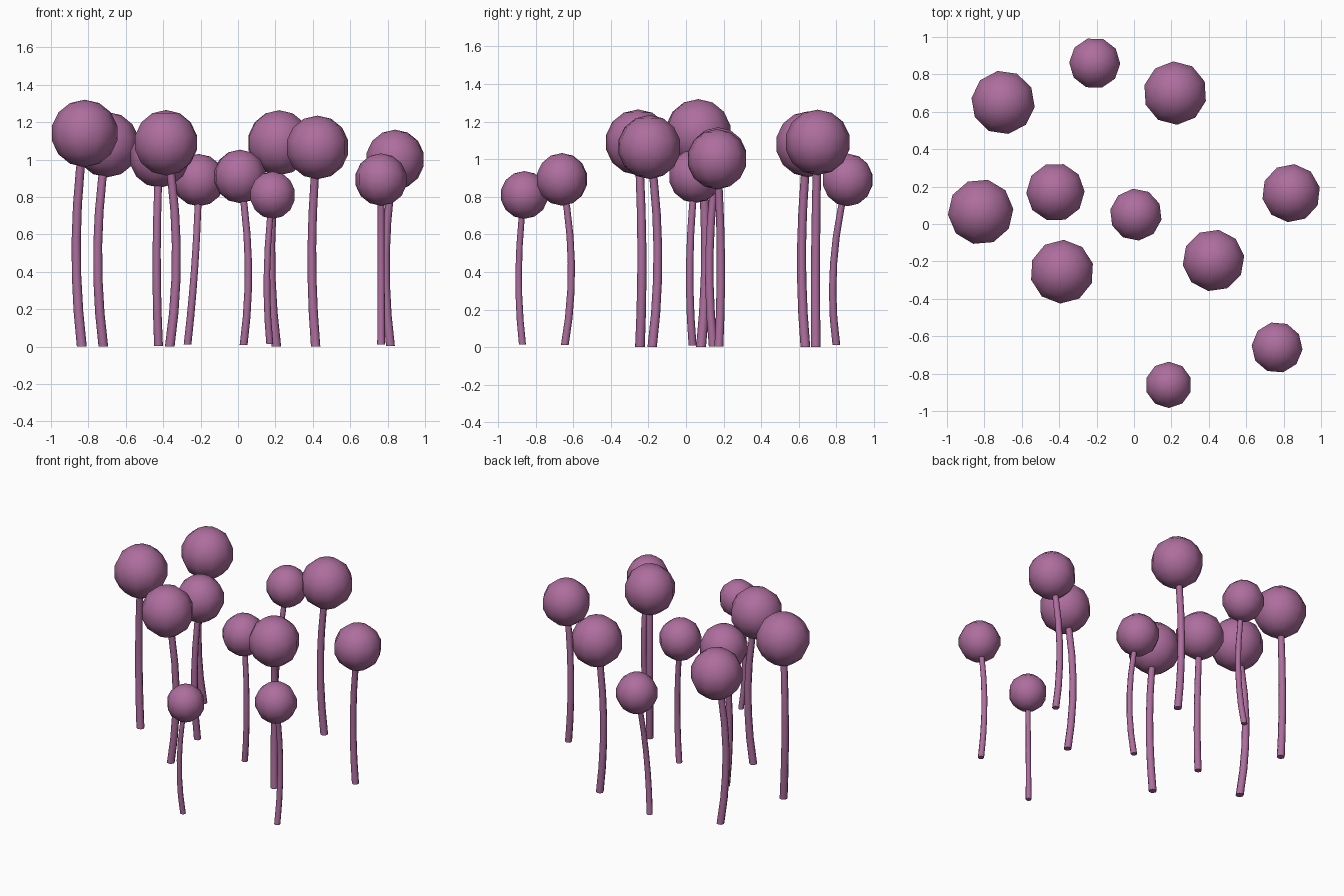
import bpy, bmesh, math
from mathutils import Vector, Matrix

cube = bpy.data.objects.get("Cube")
if cube:
    bpy.data.objects.remove(cube, do_unlink=True)

mauve = bpy.data.materials.new("mauve")
mauve.use_nodes = True
COLOUR = (0.42, 0.155, 0.34, 1)
mauve.diffuse_color = COLOUR
mauve.node_tree.nodes["Principled BSDF"].inputs["Base Color"].default_value = COLOUR

SIDES = 8
STEPS = 6


def finish(bm, name, angle):
    """Turn a bmesh into a smooth-shaded object."""
    bmesh.ops.recalc_face_normals(bm, faces=bm.faces)
    mesh = bpy.data.meshes.new(name)
    bm.to_mesh(mesh)
    bm.free()
    mesh.materials.append(mauve)
    obj = bpy.data.objects.new(name, mesh)
    bpy.context.collection.objects.link(obj)
    bpy.ops.object.select_all(action="DESELECT")
    obj.select_set(True)
    bpy.context.view_layer.objects.active = obj
    bpy.ops.object.shade_smooth_by_angle(angle=math.radians(angle))


def stem(name, base, middle, head, radius):
    """Bowed tube from the ground, through its middle, into the head."""
    bm = bmesh.new()
    rings = []
    for i in range(STEPS + 1):
        t = i / STEPS
        centre = (base * (2 * t - 1) * (t - 1) + middle * 4 * t * (1 - t)
                  + head * t * (2 * t - 1))
        r = radius * (1 - 0.15 * t)
        rings.append([bm.verts.new(centre + Vector((r * math.cos(a), r * math.sin(a), 0)))
                      for a in (math.tau * k / SIDES for k in range(SIDES))])
    for low, high in zip(rings, rings[1:]):
        for k in range(SIDES):
            n = (k + 1) % SIDES
            bm.faces.new((low[k], low[n], high[n], high[k]))
    bm.faces.new(rings[0])
    bm.faces.new(rings[-1])
    finish(bm, name, 50)


def ball(name, centre, radius, turn):
    """Round flower head with few sides."""
    bm = bmesh.new()
    bmesh.ops.create_uvsphere(bm, u_segments=10, v_segments=7, radius=radius,
                              matrix=Matrix.Translation(centre) @ Matrix.Rotation(turn, 4, "Z"))
    finish(bm, name, 60)


# head centre, head radius, stem foot (x, y), stem middle (x, y)
flowers = [
    ((-.82, .065, 1.14), .18, (-.835, .08), (-.865, .105)),
    ((-.70, .65, 1.08), .175, (-.72, .635), (-.75, .615)),
    ((-.385, -.255, 1.09), .175, (-.365, -.245), (-.33, -.235)),
    ((-.42, .17, 1.01), .16, (-.425, .145), (-.435, .125)),
    ((.01, .05, .91), .143, (.03, .035), (.055, .02)),
    ((.84, .165, 1.0), .16, (.815, .175), (.79, .185)),
    ((-.21, .86, .89), .14, (-.27, .80), (-.23, .785)),
    ((.22, .70, 1.09), .174, (.205, .69), (.175, .69)),
    ((.425, -.195, 1.065), .17, (.415, -.18), (.395, -.15)),
    ((.765, -.66, .893), .14, (.765, -.645), (.765, -.61)),
    ((.185, -.86, .81), .127, (.17, -.87), (.155, -.89)),
]

for i, (head, r, foot, mid) in enumerate(flowers, 1):
    foot_z = max(0, (0.175 - r) * 0.3)
    ball(f"flower_head_{i}", Vector(head), r, i * 0.4)
    stem(f"stem_{i}", Vector((*foot, foot_z)), Vector((*mid, head[2] * 0.5)),
         Vector(head), r * 0.147)
